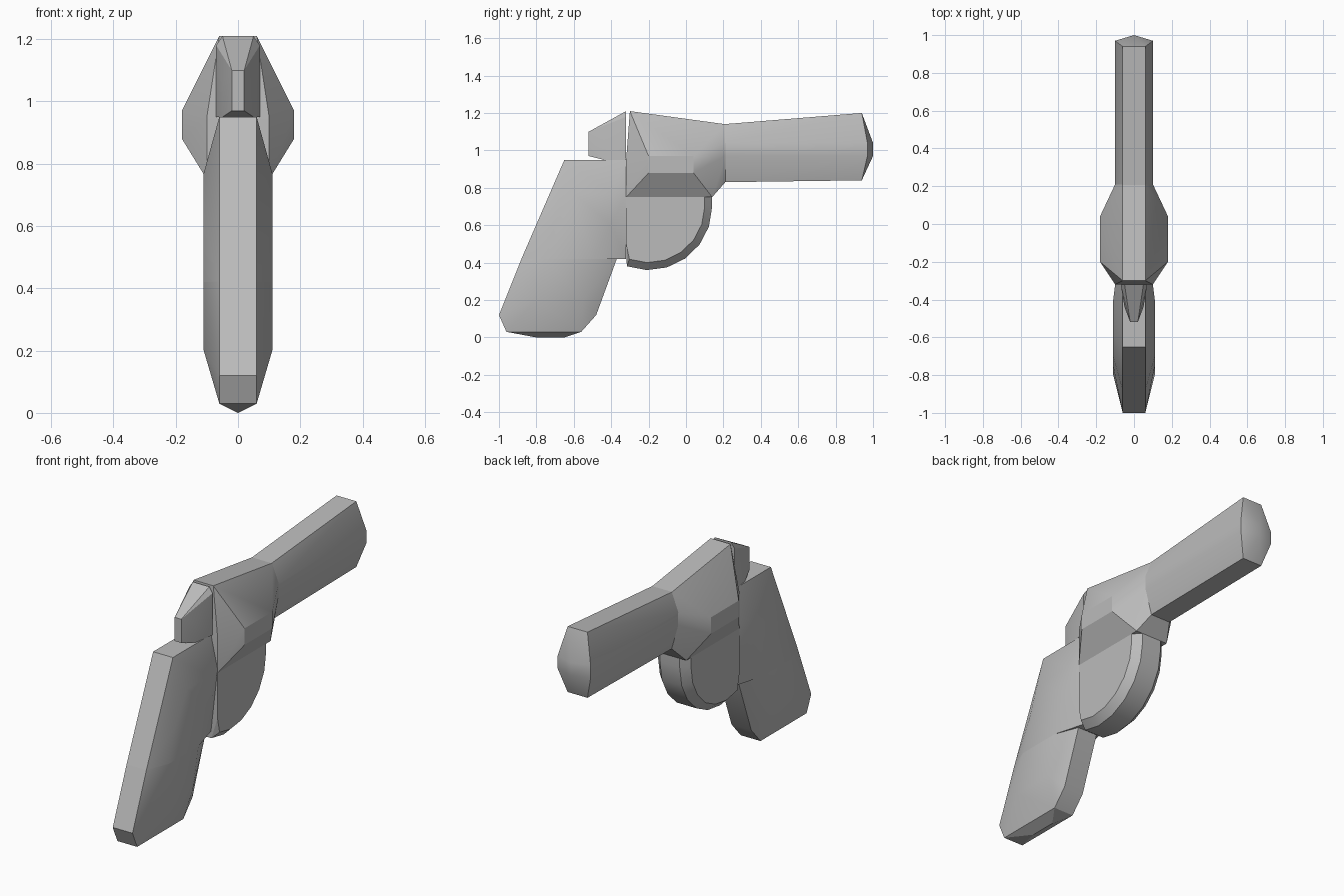
import bpy, bmesh, math
from mathutils import Vector

cube = bpy.data.objects.get("Cube")
if cube:
    bpy.data.objects.remove(cube, do_unlink=True)

GREY = (0.5, 0.5, 0.5, 1)
grey = bpy.data.materials.new("plain grey")
grey.use_nodes = True
grey.diffuse_color = GREY
grey.node_tree.nodes["Principled BSDF"].inputs["Base Color"].default_value = GREY

# Shared half widths and the plane where frame, guard and grip meet
RIDGE, BARREL, GRIP, CYLINDER = 0.06, 0.1, 0.11, 0.18
JOINT = -0.32
GRIP_SEAM = 0.42


def upright(y, width, low, high):
    """Mirrored pair of vertical lines at one distance along the barrel."""
    return [Vector((side * width, y, z)) for side in (-1, 1) for z in (low, high)]


def level(z, width, back, front):
    """Mirrored pair of horizontal lines at one height."""
    return [Vector((side * width, y, z)) for side in (-1, 1) for y in (back, front)]


def hull_part(name, *stations):
    """Convex solid spanned by its stations, with sharp facets kept crisp."""
    bm = bmesh.new()
    for station in stations:
        for point in station:
            bm.verts.new(point)
    bmesh.ops.remove_doubles(bm, verts=bm.verts, dist=0.001)
    bmesh.ops.convex_hull(bm, input=bm.verts)
    bmesh.ops.delete(bm, geom=[v for v in bm.verts if not v.link_faces], context="VERTS")
    bmesh.ops.recalc_face_normals(bm, faces=bm.faces)
    mesh = bpy.data.meshes.new(name)
    bm.to_mesh(mesh)
    bm.free()
    mesh.materials.append(grey)
    part = bpy.data.objects.new(name, mesh)
    bpy.context.collection.objects.link(part)
    bpy.ops.object.select_all(action="DESELECT")
    part.select_set(True)
    bpy.context.view_layer.objects.active = part
    bpy.ops.object.shade_smooth_by_angle(angle=math.radians(25))


def rounded_wedge(center, radius, width, start, end, steps):
    """Mirrored arc of points in the side plane."""
    points = []
    for step in range(steps + 1):
        angle = math.radians(start + (end - start) * step / steps)
        for side in (-1, 1):
            offset = Vector((side * width, radius * math.cos(angle), radius * math.sin(angle)))
            points.append(center + offset)
    return points


# Barrel: narrow top and bottom, widest along its middle, pointed muzzle
hull_part("barrel",
          upright(0.2, RIDGE, 0.83, 1.14),
          upright(0.2, BARREL, 0.97, 1.04),
          upright(0.94, RIDGE, 0.84, 1.2),
          upright(0.97, BARREL, 0.97, 1.04),
          upright(1, 0, 0.97, 1.04))

# Frame: bulges around the cylinder and narrows towards both ends
hull_part("cylinder_frame",
          upright(-0.3, RIDGE, 0.9, 1.21),
          upright(JOINT, BARREL, 0.75, 0.95),
          upright(-0.2, CYLINDER, 0.88, 0.97),
          upright(0.04, CYLINDER, 0.88, 0.97),
          upright(0.14, BARREL, 0.75, 0.9),
          upright(0.21, BARREL, 0.97, 1.04),
          upright(0.21, RIDGE, 0.83, 1.14))

# Trigger guard: solid quarter round with a bevelled rim
guard_center = Vector((0, -0.2, 0.7))
hull_part("trigger_guard",
          rounded_wedge(guard_center, 0.34, RIDGE, 0, -110, 6),
          rounded_wedge(guard_center, 0.3, BARREL, 0, -110, 6),
          upright(JOINT, BARREL, 0.5, 0.8),
          upright(0.1, BARREL, 0.7, 0.8),
          upright(0.14, RIDGE, 0.7, 0.8))

# Hammer: tapers to a narrow spur
hull_part("hammer",
          upright(JOINT, 0.07, 0.95, 1.18),
          upright(JOINT, 0.05, 0.95, 1.21),
          upright(-0.44, 0.05, 0.95, 1.06),
          upright(-0.52, 0.02, 0.97, 1.1))

# Upper grip: flat backstrap, broad sides, narrowing into the frame
hull_part("upper_grip",
          level(GRIP_SEAM, RIDGE, -0.88, JOINT),
          level(GRIP_SEAM, GRIP, -0.75, -0.5),
          level(0.6, GRIP, -0.7, -0.4),
          level(0.77, GRIP, -0.6, -0.4),
          level(0.77, BARREL, -0.6, JOINT),
          level(0.95, RIDGE, -0.65, JOINT))

# Lower grip: slanted rounded butt
hull_part("lower_grip",
          level(GRIP_SEAM, RIDGE, -0.88, -0.37),
          level(GRIP_SEAM, GRIP, -0.75, -0.5),
          level(0.2, GRIP, -0.8, -0.55),
          level(0.12, RIDGE, -1, -0.48),
          level(0.03, RIDGE, -0.96, -0.56),
          level(0, 0, -0.8, -0.65))
